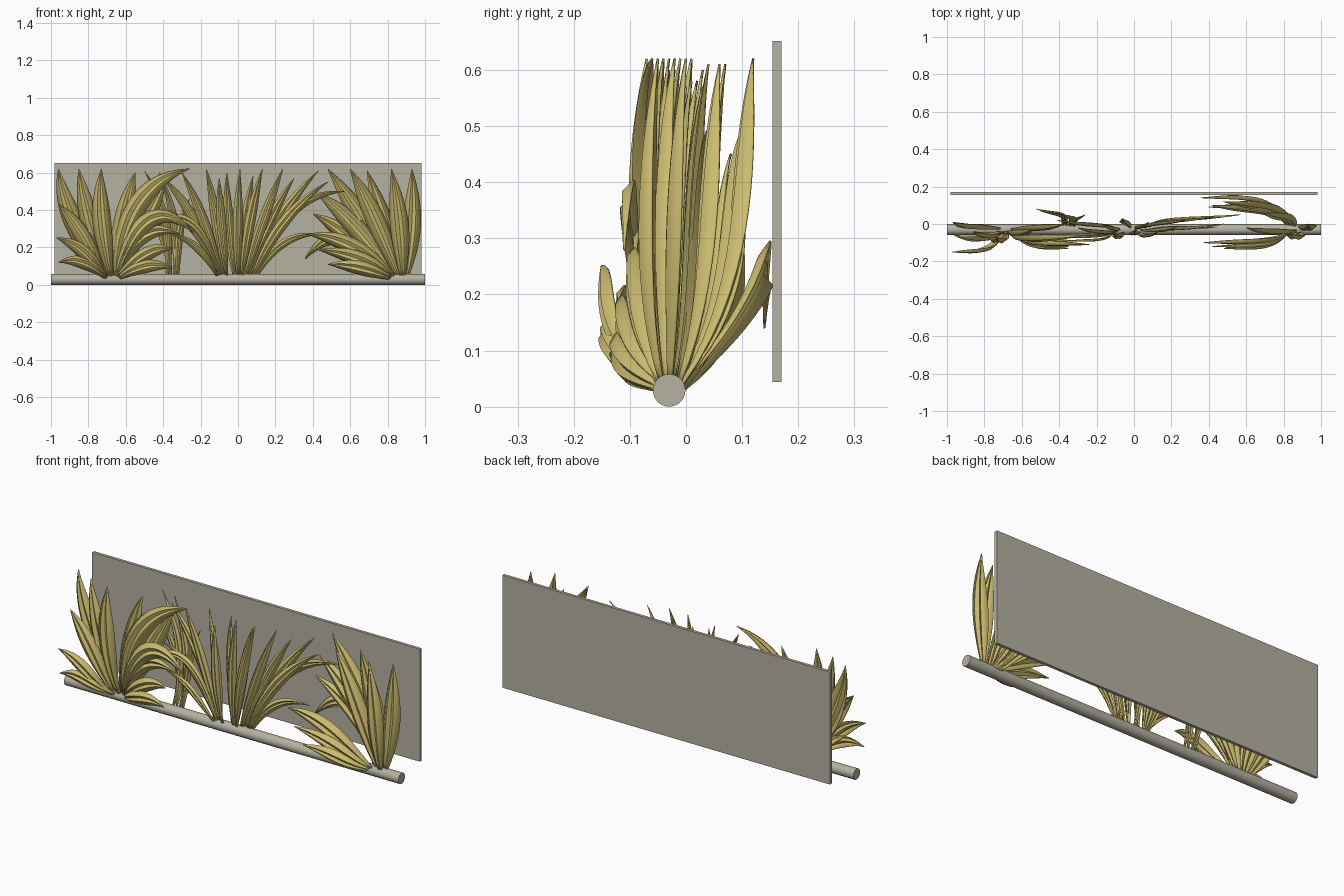
import bpy, bmesh, math, random
from mathutils import Vector, Quaternion
random.seed(4)


def material(name, col):
    m = bpy.data.materials.new(name)
    m.diffuse_color = (*col, 1)
    return m


leaf_mat = material("straw_leaf", (0.60, 0.50, 0.16))
stone_mat = material("warm_grey", (0.46, 0.44, 0.36))


def add_leaf(bm, row, width, n=18):
    """One folded blade: base x, middle x/z, tip x/z, outward depth y."""
    bx, mx, mz, tx, tz, y = row
    b = Vector((bx, 0, 0.045 if abs(y + 0.03) < 0.1 else 0.035))
    m, t = Vector((mx, 0, mz)), Vector((tx, 0, tz))
    c = 2 * m - 0.5 * (b + t)
    y0 = -0.03 + max(-0.02, min(0.02, (y + 0.03) * 0.3))

    def point(u):
        p = b * (1 - u) ** 2 + c * 2 * u * (1 - u) + t * u * u
        p.y = y0 + (y - y0) * (1 - abs(1 - u) ** 5) + (0.03 * u ** 3 if tz > 0.4 else 0)
        return p

    w = width * min(1, 0.35 + (t - b).length)
    roll = random.uniform(-0.3, 0.3)
    rows = []
    for i in range(n + 1):
        u = i / n
        p = point(u)
        tan = (point(u + 0.01) - point(u - 0.01)).normalized()
        side = tan.cross(Vector((0, 1, 0))).normalized()
        side.rotate(Quaternion(tan, roll * u))
        nor = side.cross(tan)
        half = 0.5 * w * max(0.015, math.sin(math.pi * (0.08 + 0.92 * u)))
        # shallow M-shaped section: central groove, raised ribs, curled edges
        rows.append([bm.verts.new(p + side * half * s + nor * half * d)
                     for s, d in ((-1, 0.35), (-0.4, -0.12), (0, 0.14), (0.4, -0.12), (1, 0.35))])
    for r, q in zip(rows, rows[1:]):
        for k in range(4):
            bm.faces.new((r[k], r[k + 1], q[k + 1], q[k]))


def add_clump(name, width, table):
    bm = bmesh.new()
    for row in table:
        add_leaf(bm, row, width)
    bmesh.ops.recalc_face_normals(bm, faces=bm.faces)
    me = bpy.data.meshes.new(name)
    bm.to_mesh(me)
    bm.free()
    ob = bpy.data.objects.new(name, me)
    bpy.context.collection.objects.link(ob)
    me.materials.append(leaf_mat)
    me.shade_smooth()
    me.set_sharp_from_angle(angle=math.radians(30))
    so = ob.modifiers.new("thickness", 'SOLIDIFY')
    so.thickness, so.offset = 0.004, 0


# Broad-leaved clump on the left
add_clump("left_clump", 0.105, [
    (-0.72, -0.89, 0.36, -0.96, 0.62, -0.02),
    (-0.70, -0.80, 0.36, -0.85, 0.62, -0.07),
    (-0.68, -0.73, 0.36, -0.73, 0.62, -0.10),
    (-0.67, -0.61, 0.37, -0.55, 0.60, -0.06),
    (-0.65, -0.53, 0.44, -0.26, 0.62, -0.09),
    (-0.65, -0.50, 0.34, -0.38, 0.57, -0.03),
    (-0.72, -0.84, 0.28, -0.96, 0.43, -0.09),
    (-0.71, -0.83, 0.18, -0.97, 0.25, -0.15),
    (-0.70, -0.83, 0.12, -0.96, 0.12, -0.15),
    (-0.65, -0.47, 0.35, -0.24, 0.28, -0.11),
    (-0.65, -0.51, 0.26, -0.31, 0.27, -0.09),
    (-0.64, -0.48, 0.17, -0.35, 0.19, -0.12),
    (-0.64, -0.49, 0.10, -0.35, 0.09, -0.13),
])

# Slim tuft behind, between the left and middle clumps
add_clump("slim_tuft", 0.05, [
    (-0.38, -0.39, 0.34, -0.50, 0.61, 0.04),
    (-0.34, -0.34, 0.32, -0.42, 0.60, 0.03),
    (-0.36, -0.41, 0.28, -0.52, 0.45, 0.05),
    (-0.32, -0.31, 0.28, -0.26, 0.46, 0.02),
])

# Narrow-leaved clump in the middle
add_clump("middle_clump", 0.056, [
    (-0.10, -0.24, 0.36, -0.41, 0.58, -0.01),
    (-0.09, -0.19, 0.36, -0.30, 0.60, -0.05),
    (-0.08, -0.12, 0.36, -0.17, 0.62, -0.03),
    (-0.06, -0.09, 0.34, -0.10, 0.57, -0.08),
    (-0.02, -0.05, 0.35, -0.06, 0.60, 0.00),
    (0.00, 0.00, 0.34, 0.01, 0.62, -0.06),
    (0.01, 0.04, 0.34, 0.08, 0.58, -0.02),
    (0.02, 0.07, 0.36, 0.13, 0.62, -0.07),
    (0.04, 0.14, 0.36, 0.24, 0.62, -0.04),
    (0.05, 0.17, 0.34, 0.30, 0.57, 0.00),
    (0.06, 0.22, 0.35, 0.43, 0.61, 0.01),
    (0.08, 0.25, 0.34, 0.48, 0.55, -0.03),
    (0.08, 0.27, 0.38, 0.57, 0.50, 0.02),
    (0.10, 0.24, 0.22, 0.44, 0.27, -0.02),
    (-0.10, -0.27, 0.34, -0.51, 0.27, -0.07),
    (-0.10, -0.22, 0.28, -0.40, 0.40, -0.06),
    (-0.11, -0.22, 0.20, -0.36, 0.27, -0.09),
])

# Broad-leaved clump on the right
add_clump("right_clump", 0.105, [
    (0.90, 0.93, 0.34, 0.93, 0.62, -0.03),
    (0.88, 0.86, 0.34, 0.82, 0.62, -0.08),
    (0.86, 0.78, 0.34, 0.69, 0.61, 0.03),
    (0.86, 0.73, 0.36, 0.60, 0.62, -0.05),
    (0.85, 0.66, 0.36, 0.48, 0.62, 0.09),
    (0.84, 0.62, 0.32, 0.42, 0.49, 0.07),
    (0.83, 0.60, 0.25, 0.40, 0.38, 0.09),
    (0.82, 0.58, 0.25, 0.36, 0.14, 0.14),
    (0.83, 0.60, 0.21, 0.37, 0.27, -0.10),
    (0.82, 0.64, 0.14, 0.42, 0.19, -0.12),
    (0.82, 0.65, 0.09, 0.48, 0.11, -0.13),
])

# Round ground rod
bpy.ops.mesh.primitive_cylinder_add(vertices=28, radius=0.029, depth=2,
                                    location=(0, -0.03, 0.029), rotation=(0, math.pi / 2, 0))
rod = bpy.context.object
rod.name = "ground_rod"
rod.data.materials.append(stone_mat)
bpy.ops.object.shade_smooth_by_angle()

# Thin back panel
bpy.ops.mesh.primitive_cube_add(size=1, location=(0, 0.162, 0.348))
panel = bpy.context.object
panel.name = "back_panel"
panel.scale = (1.96, 0.016, 0.608)
bpy.ops.object.transform_apply(location=False, rotation=False, scale=True)
panel.data.materials.append(stone_mat)
